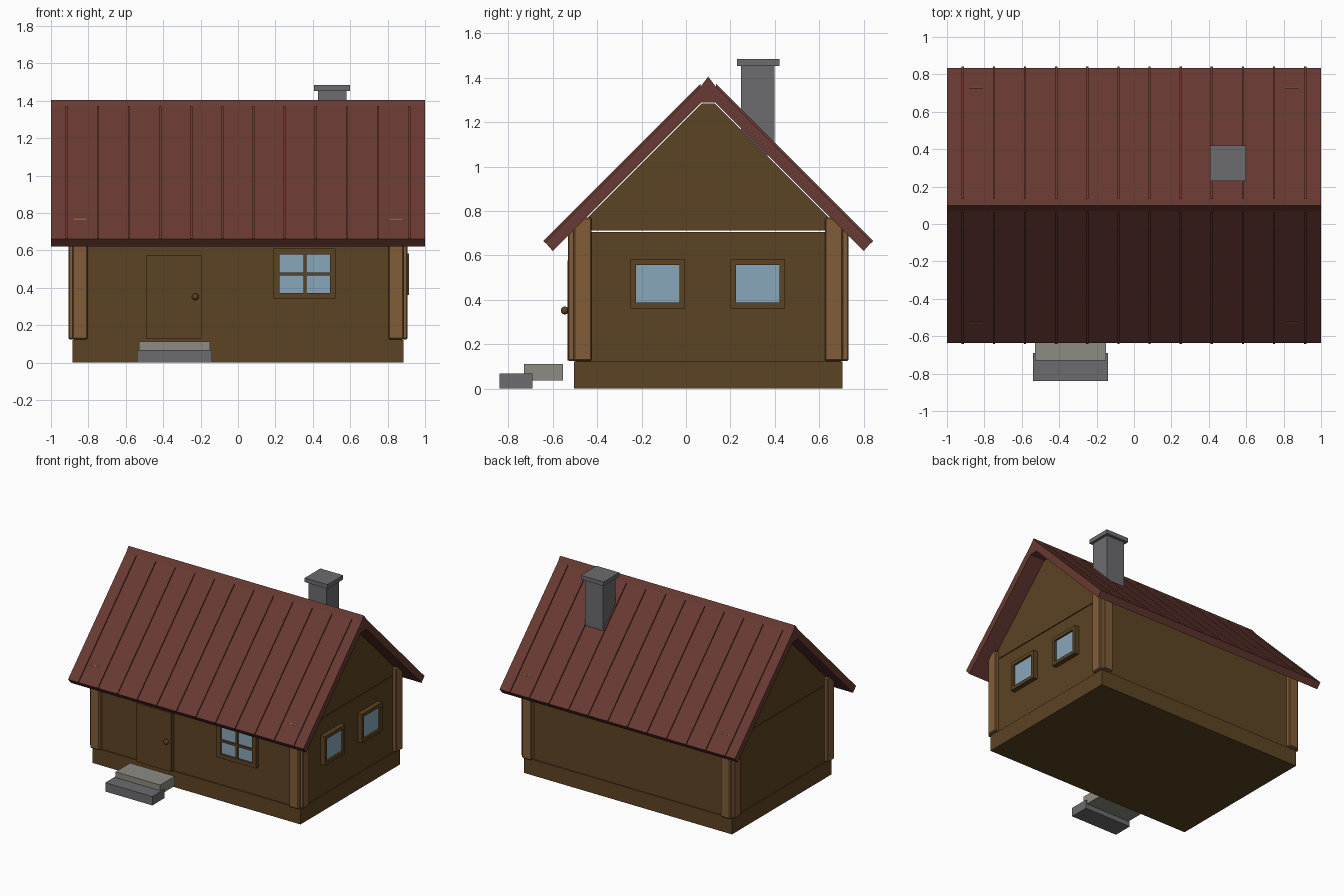
import bpy, bmesh
from mathutils import Vector

if "Cube" in bpy.data.objects:
    bpy.data.objects.remove(bpy.data.objects["Cube"])


def material(name, rgb):
    m = bpy.data.materials.new(name)
    m.use_nodes = True
    m.diffuse_color = (*rgb, 1)
    m.node_tree.nodes["Principled BSDF"].inputs["Base Color"].default_value = (*rgb, 1)
    return m


WALL = material("dark timber", (0.107, 0.056, 0.017))
POST = material("light timber", (0.222, 0.110, 0.040))
ROOF = material("red roof", (0.138, 0.042, 0.032))
GLASS = material("window glass", (0.25, 0.385, 0.49))
STONE = material("grey stone", (0.15, 0.148, 0.158))
TREAD = material("pale stone", (0.262, 0.258, 0.226))

RIDGE_Y = 0.10


def finish(name, bm, *mats):
    bmesh.ops.recalc_face_normals(bm, faces=bm.faces)
    mesh = bpy.data.meshes.new(name)
    bm.to_mesh(mesh)
    bm.free()
    for m in mats:
        mesh.materials.append(m)
    ob = bpy.data.objects.new(name, mesh)
    bpy.context.collection.objects.link(ob)
    return ob


def box_mesh(x, y, z):
    bm = bmesh.new()
    bmesh.ops.create_cube(bm, size=1)
    for v in bm.verts:
        v.co = Vector([(lo + hi) / 2 + c * (hi - lo) for c, (lo, hi) in zip(v.co, (x, y, z))])
    return bm


def box(name, x, y, z, mat, bevel=0):
    ob = finish(name, box_mesh(x, y, z), mat)
    if bevel:
        mod = ob.modifiers.new("bevel", "BEVEL")
        mod.width = bevel
        mod.segments = 1
    return ob


def extrude_x(name, profile, x0, x1, mat):
    """Extrude a profile of (distance from ridge, height) along x."""
    bm = bmesh.new()
    face = bm.faces.new([bm.verts.new((x0, RIDGE_Y + d, z)) for d, z in profile])
    new = bmesh.ops.extrude_face_region(bm, geom=[face])["geom"]
    bmesh.ops.translate(bm, verts=[v for v in new if isinstance(v, bmesh.types.BMVert)],
                        vec=(x1 - x0, 0, 0))
    return finish(name, bm, mat)


def mirrored(half):
    return half + [(-d, z) for d, z in reversed(half)]


def window(name, x, y, z, normal, border):
    """Framed window: the outer face is inset, sunk and glazed."""
    bm = box_mesh(x, y, z)
    bm.normal_update()
    n = Vector(normal)
    pane = max(bm.faces, key=lambda f: f.normal.dot(n))
    bmesh.ops.inset_region(bm, faces=[pane], thickness=border, use_even_offset=True)
    rim = bmesh.ops.extrude_face_region(bm, geom=[pane])
    glass = [g for g in rim["geom"] if isinstance(g, bmesh.types.BMFace)][0]
    if pane.is_valid:
        bm.faces.remove(pane)
    bmesh.ops.translate(bm, verts=glass.verts, vec=n * -0.015)
    glass.material_index = 1
    return finish(name, bm, WALL, GLASS)


# Walls: a slightly wider base course and the wall body above
box("base_course", (-0.885, 0.885), (-0.505, 0.705), (0, 0.122), WALL)
box("wall_body", (-0.878, 0.878), (-0.498, 0.698), (0.122, 0.706), WALL)

# Gable ends
gable = mirrored([(0.602, 0.712), (0.031, 1.283)])
extrude_x("left_gable", gable, 0.84, 0.878, WALL)
extrude_x("right_gable", gable, -0.878, -0.84, WALL)

# Corner planks, two at every corner
for side, sx in (("left", 1), ("right", -1)):
    for end, sy in (("front", -1), ("back", 1)):
        def ys(a, b):
            return sorted((RIDGE_Y + sy * a, RIDGE_Y + sy * b))
        box(f"{end}_{side}_end_plank", sorted((sx * 0.805, sx * 0.885)), ys(0.59, 0.632),
            (0.125, 0.77), POST, 0.006)
        box(f"{end}_{side}_side_plank", sorted((sx * 0.865, sx * 0.907)), ys(0.525, 0.606),
            (0.125, 0.77), POST, 0.006)

# Roof slab, ridge cap and raised seams
extrude_x("roof", mirrored([(0.70, 0.62), (0.735, 0.66), (0.0001, 1.395)])
          + [(-0.032, 1.288), (0.032, 1.288)], -1, 1, ROOF)
extrude_x("ridge_cap", [(0.03, 1.365), (0, 1.405), (-0.03, 1.365)], -1, 1, ROOF)
for i in range(12):
    x = -0.915 + i * 0.1664
    for end, s in (("front", -1), ("back", 1)):
        seam = [(s * 0.035, 1.35), (s * 0.035, 1.372), (s * 0.742, 0.665), (s * 0.732, 0.655)]
        extrude_x(f"{end}_roof_seam", seam, x - 0.006, x + 0.006, ROOF)

# Chimney
box("chimney", (0.427, 0.58), (0.247, 0.398), (1.05, 1.455), STONE)
box("chimney_cap", (0.406, 0.60), (0.23, 0.42), (1.453, 1.485), STONE)

# Door and knob
box("door", (-0.488, -0.195), (-0.534, -0.49), (0.126, 0.577), WALL)
bm = bmesh.new()
bmesh.ops.create_uvsphere(bm, u_segments=16, v_segments=10, radius=0.018)
bmesh.ops.translate(bm, verts=bm.verts, vec=(-0.228, -0.546, 0.352))
for f in bm.faces:
    f.smooth = True
finish("door_knob", bm, WALL)

# Front window with crossed glazing bars
window("front_window", (0.19, 0.522), (-0.53, -0.49), (0.342, 0.61), (0, -1, 0), 0.031)
box("upright_bar", (0.35, 0.366), (-0.528, -0.51), (0.36, 0.59), WALL)
box("cross_bar", (0.21, 0.505), (-0.528, -0.51), (0.466, 0.482), WALL)

# Side windows
for name, y in (("front_side_window", -0.25), ("back_side_window", 0.20)):
    window(name, (0.87, 0.914), (y, y + 0.246), (0.362, 0.584), (1, 0, 0), 0.026)

# Door steps
box("upper_step", (-0.53, -0.15), (-0.73, -0.553), (0.038, 0.112), TREAD)
box("lower_step", (-0.54, -0.14), (-0.84, -0.69), (0, 0.068), STONE)
